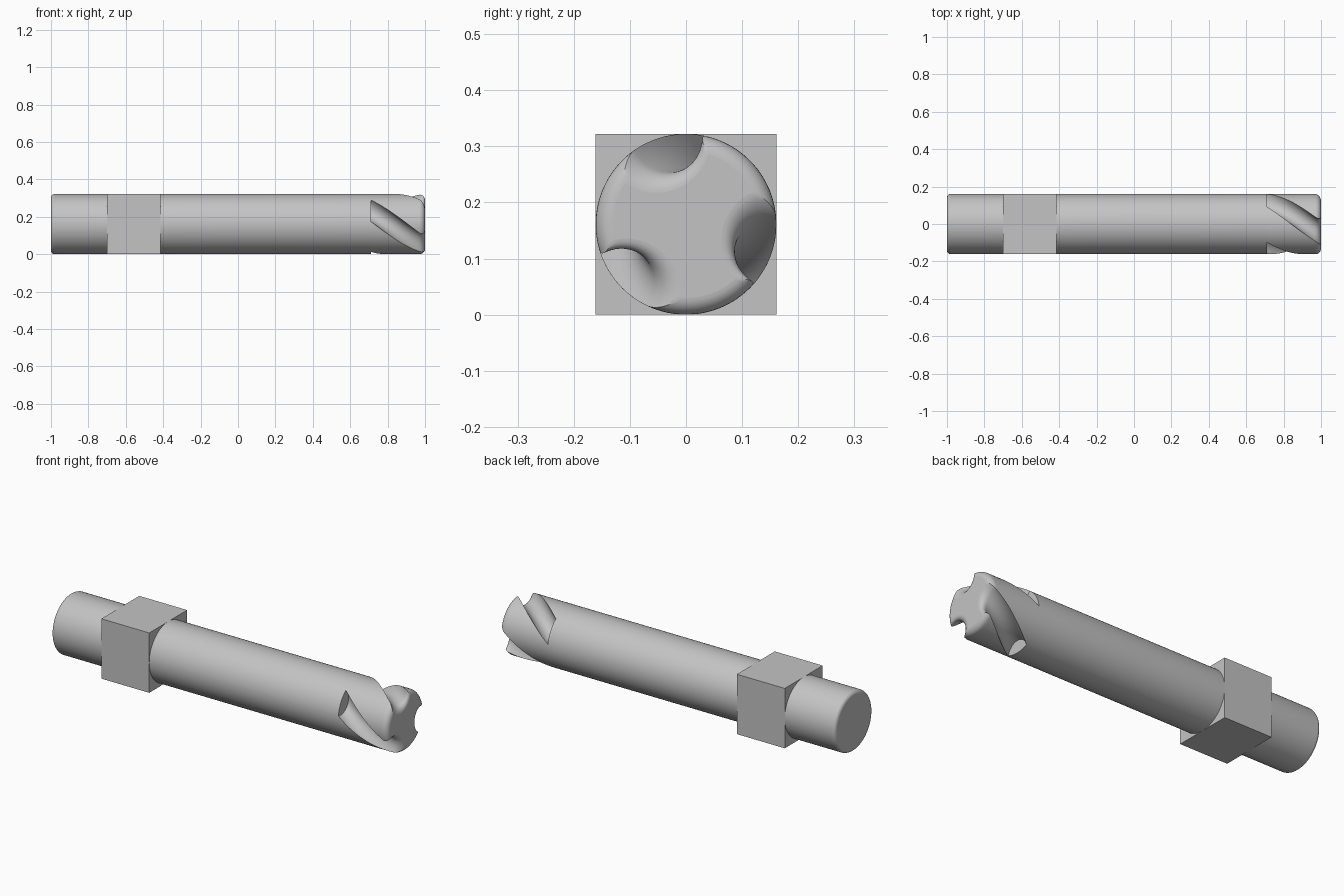
import bpy, bmesh
from math import sin, cos, acos, atan2, radians, pi

cube = bpy.data.objects.get("Cube")
if cube:
    bpy.data.objects.remove(cube, do_unlink=True)

R = 0.161                      # shank radius, also the axis height
CUT_C, CUT_R = 0.162, 0.067    # flute cutter centre distance and radius
START, TIP = 0.71, 1.0         # flute range along the axis
TWIST, BASE = radians(78), radians(31)
TIP_ROUND, TAIL_ROUND = 0.03, 0.02
STEPS = 24

steel = bpy.data.materials.new("steel_grey")
steel.use_nodes = True
grey = (0.55, 0.55, 0.55, 1)
steel.diffuse_color = grey
steel.node_tree.nodes["Principled BSDF"].inputs["Base Color"].default_value = grey


def finish(bm, name):
    bmesh.ops.recalc_face_normals(bm, faces=bm.faces)
    mesh = bpy.data.meshes.new(name)
    bm.to_mesh(mesh)
    bm.free()
    mesh.materials.append(steel)
    obj = bpy.data.objects.new(name, mesh)
    bpy.context.collection.objects.link(obj)
    return obj


def section(x, inset, fluted):
    """Cross-section: three lands and three flutes, shrunk by inset."""
    r, cut = R - inset, CUT_R + (inset if fluted else 0)
    edge = R if not fluted else r
    half = acos((edge**2 + CUT_C**2 - cut**2) / (2 * edge * CUT_C))
    sweep = atan2(edge * sin(half), CUT_C - edge * cos(half))
    turn = BASE + TWIST * max(0, x - START) / (TIP - START)
    points = []
    for k in range(3):
        mid = turn + k * 2 * pi / 3
        for i in range(STEPS):             # flute
            t = 2 * i / STEPS - 1
            if fluted:
                u, v = CUT_C - cut * cos(t * sweep), cut * sin(t * sweep)
            else:
                u, v = r * cos(t * half), r * sin(t * half)
            points.append((x, u * cos(mid) - v * sin(mid),
                           R + u * sin(mid) + v * cos(mid)))
        for i in range(STEPS):             # land
            a = mid + half + (2 * pi / 3 - 2 * half) * i / STEPS
            points.append((x, r * cos(a), R + r * sin(a)))
    return points


# Shank with rounded tail, then twisted flutes, then rounded tip
quarter = [i * pi / 2 / 8 for i in range(9)]
stations = [(TAIL_ROUND * (1 - cos(t)) - 1, TAIL_ROUND * (1 - sin(t)), False)
            for t in quarter]
stations.append((START, 0, False))
tip_base = TIP - TIP_ROUND
stations += [(START + (tip_base - START) * i / 24, 0, True) for i in range(24)]
stations += [(tip_base + TIP_ROUND * sin(t), TIP_ROUND * (1 - cos(t)), True)
             for t in quarter]

bm = bmesh.new()
rings = [[bm.verts.new(p) for p in section(*s)] for s in stations]
for a, b in zip(rings, rings[1:]):
    for i in range(len(a)):
        bm.faces.new((a[i - 1], a[i], b[i], b[i - 1]))
bm.faces.new(rings[0])
bm.faces.new(rings[-1])
bmesh.ops.remove_doubles(bm, verts=bm.verts, dist=1e-5)
shank = finish(bm, "fluted_shank")

bpy.ops.object.select_all(action="DESELECT")
shank.select_set(True)
bpy.context.view_layer.objects.active = shank
bpy.ops.object.shade_smooth_by_angle(angle=radians(30))
for face in shank.data.polygons:           # flat end caps and flute walls
    if abs(face.normal.x) > 0.999:
        face.use_smooth = False

# Square collar
bm = bmesh.new()
bmesh.ops.create_cube(bm, size=1)
for v in bm.verts:
    v.co = (v.co.x * 0.285 - 0.558, v.co.y * 2 * R, v.co.z * 2 * R + R)
finish(bm, "square_collar")
